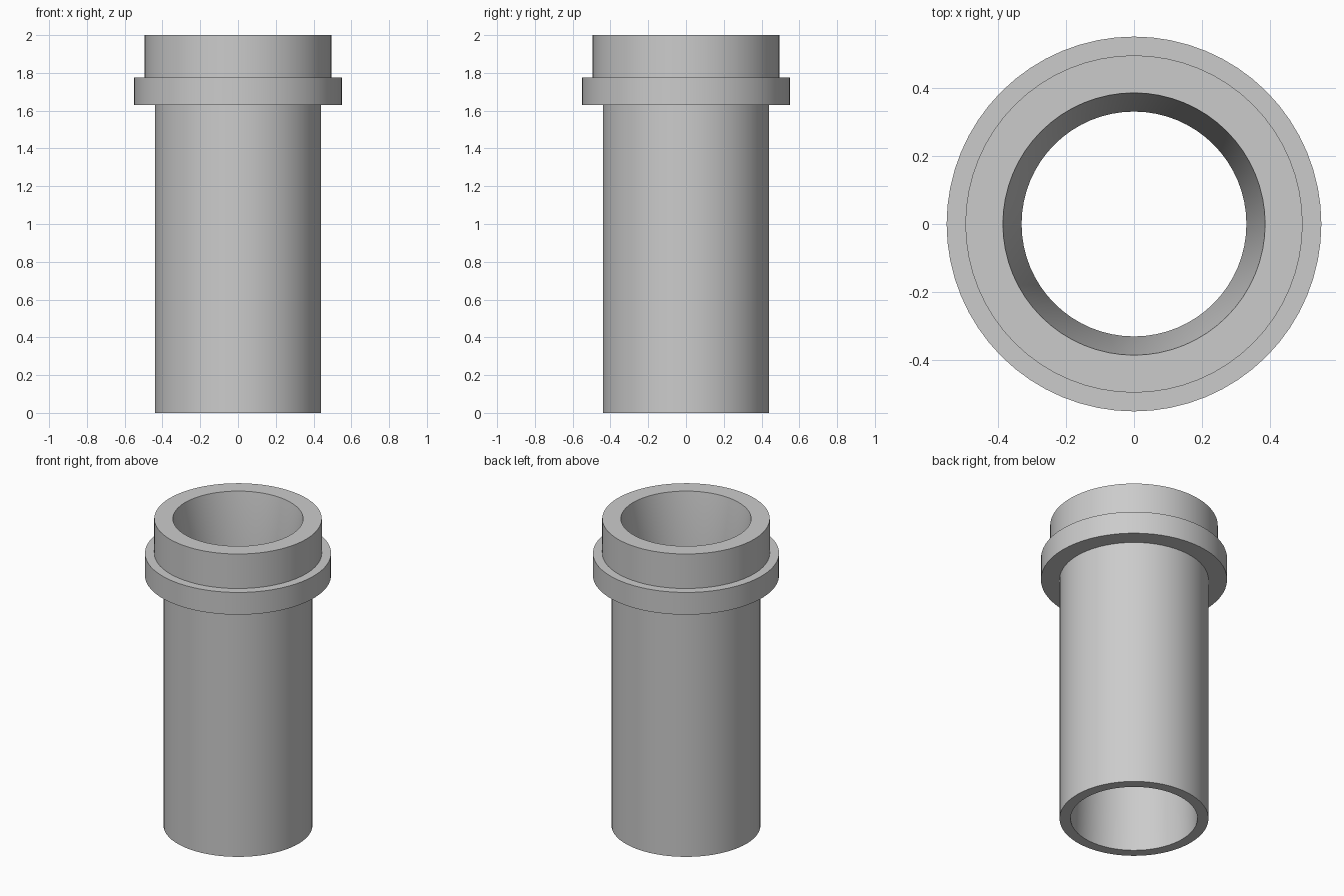
import bpy
import bmesh
import math
from mathutils import Vector

cube = bpy.data.objects.get("Cube")
if cube:
    bpy.data.objects.remove(cube, do_unlink=True)

SEGMENTS = 64

# Plain grey material
grey = bpy.data.materials.new("plain_grey")
grey.use_nodes = True
colour = (0.6, 0.6, 0.6, 1.0)
grey.diffuse_color = colour
grey.node_tree.nodes["Principled BSDF"].inputs["Base Color"].default_value = colour


def lathe(name, profile, material):
    """Revolve a closed (radius, height) profile around the z axis."""
    bm = bmesh.new()
    verts = [bm.verts.new((r, 0, z)) for r, z in profile]
    edges = [bm.edges.new((v, verts[(i + 1) % len(verts)]))
             for i, v in enumerate(verts)]
    bmesh.ops.spin(bm, geom=verts + edges, cent=Vector(), axis=(0, 0, 1),
                   angle=math.tau, steps=SEGMENTS)
    bmesh.ops.remove_doubles(bm, verts=bm.verts, dist=0.0005)
    bmesh.ops.recalc_face_normals(bm, faces=bm.faces)
    mesh = bpy.data.meshes.new(name)
    bm.to_mesh(mesh)
    bm.free()
    mesh.materials.append(material)
    obj = bpy.data.objects.new(name, mesh)
    bpy.context.collection.objects.link(obj)
    bpy.ops.object.select_all(action="DESELECT")
    obj.select_set(True)
    bpy.context.view_layer.objects.active = obj
    bpy.ops.object.shade_smooth_by_angle(angle=math.radians(30))
    return obj


# Outer wall: long barrel, raised flange, shorter collar
outer = [(0.44, 0), (0.44, 1.63), (0.55, 1.63), (0.55, 1.775),
         (0.495, 1.775), (0.495, 2)]
# Bore: tapers in from the mouth to a throat, then widens to the open base
bore = [(0.385, 2), (0.33, 1.63), (0.375, 0)]

lathe("flanged_tube", outer + bore, grey)
